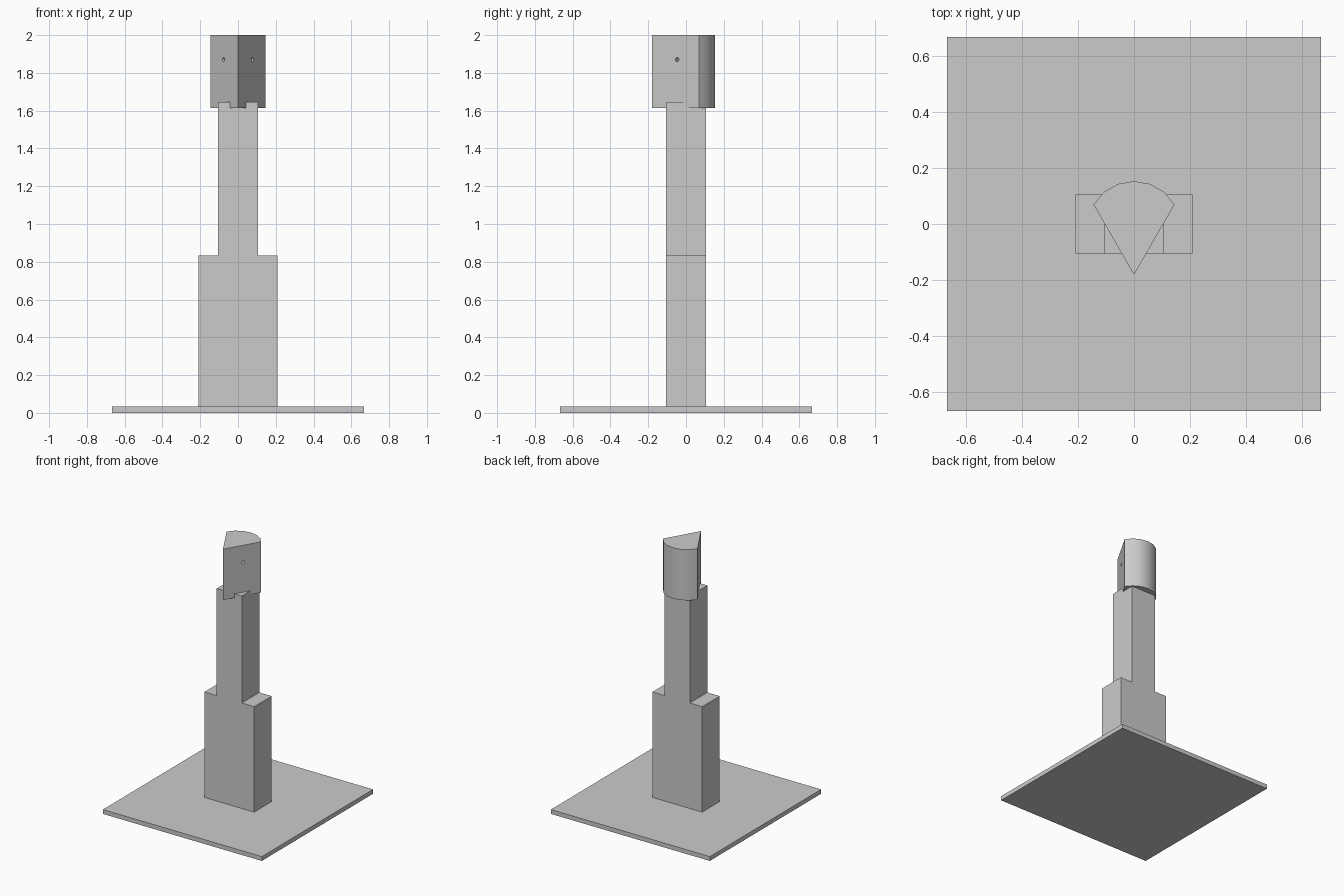
import bpy
import math
from mathutils import Matrix, Vector

cube = bpy.data.objects.get("Cube")
if cube:
    bpy.data.objects.remove(cube, do_unlink=True)

grey = bpy.data.materials.new("plain grey")
grey.use_nodes = True
color = (0.6, 0.6, 0.6, 1)
grey.diffuse_color = color
grey.node_tree.nodes["Principled BSDF"].inputs["Base Color"].default_value = color


def prism(name, outline, offset):
    """Extrude a closed 3D outline along an offset vector."""
    n = len(outline)
    base = [Vector(p) for p in outline]
    verts = base + [p + Vector(offset) for p in base]
    faces = [tuple(reversed(range(n))), tuple(range(n, 2 * n))]
    faces += [(i, (i + 1) % n, n + (i + 1) % n, n + i) for i in range(n)]
    mesh = bpy.data.meshes.new(name)
    mesh.from_pydata(verts, [], faces)
    mesh.materials.append(grey)
    obj = bpy.data.objects.new(name, mesh)
    bpy.context.collection.objects.link(obj)
    return obj


# Square ground plate
S, PLATE = 0.667, 0.033
prism("base_plate", [(-S, -S, 0), (S, -S, 0), (S, S, 0), (-S, S, 0)], (0, 0, PLATE))

# Stepped column: wide lower block and narrow post in one extruded profile
W, N, STEP, TOP = 0.209, 0.105, 0.833, 1.645
right_side = [(W, PLATE), (W, STEP), (N, STEP), (N, TOP)]
profile = right_side + [(-x, z) for x, z in reversed(right_side)]
prism("stepped_column", [(x, N, z) for x, z in reversed(profile)], (0, -2 * N, 0))

# Wedge head: triangle with a rounded back, all points on one circle
R, CY, BOTTOM = 0.1667, -0.0139, 1.615
angles = [math.radians(a) for a in [-90, *range(30, 151, 20)]]
outline = [(R * math.cos(a), CY + R * math.sin(a), BOTTOM) for a in angles]
head = prism("wedge_head", outline, (0, 0, 2 - BOTTOM))

# Small blind hole drilled square into each flat front face
for side, label in ((1, "left"), (-1, "right")):
    normal = Vector((side * math.cos(math.radians(30)), -0.5, 0))
    x = 0.077
    center = Vector((side * x, CY - R + x * math.sqrt(3), 1.87))
    bpy.ops.mesh.primitive_cylinder_add(vertices=16, radius=0.011, depth=0.08)
    drill = bpy.context.object
    drill.name = label + "_hole_cutter"
    drill.data.materials.append(grey)
    drill.matrix_world = Matrix.Translation(center) @ normal.to_track_quat('Z', 'Y').to_matrix().to_4x4()
    drill.hide_render = True
    cut = head.modifiers.new(label + "_hole", 'BOOLEAN')
    cut.object = drill
    cut.operation = 'DIFFERENCE'
    cut.solver = 'EXACT'

# Apply the cuts, remove the cutters, smooth the curved back
bpy.ops.object.select_all(action='DESELECT')
head.select_set(True)
bpy.context.view_layer.objects.active = head
for name in [m.name for m in head.modifiers]:
    bpy.ops.object.modifier_apply(modifier=name)
for label in ("left", "right"):
    bpy.data.objects.remove(bpy.data.objects[label + "_hole_cutter"], do_unlink=True)
bpy.ops.object.shade_smooth_by_angle(angle=math.radians(30))
